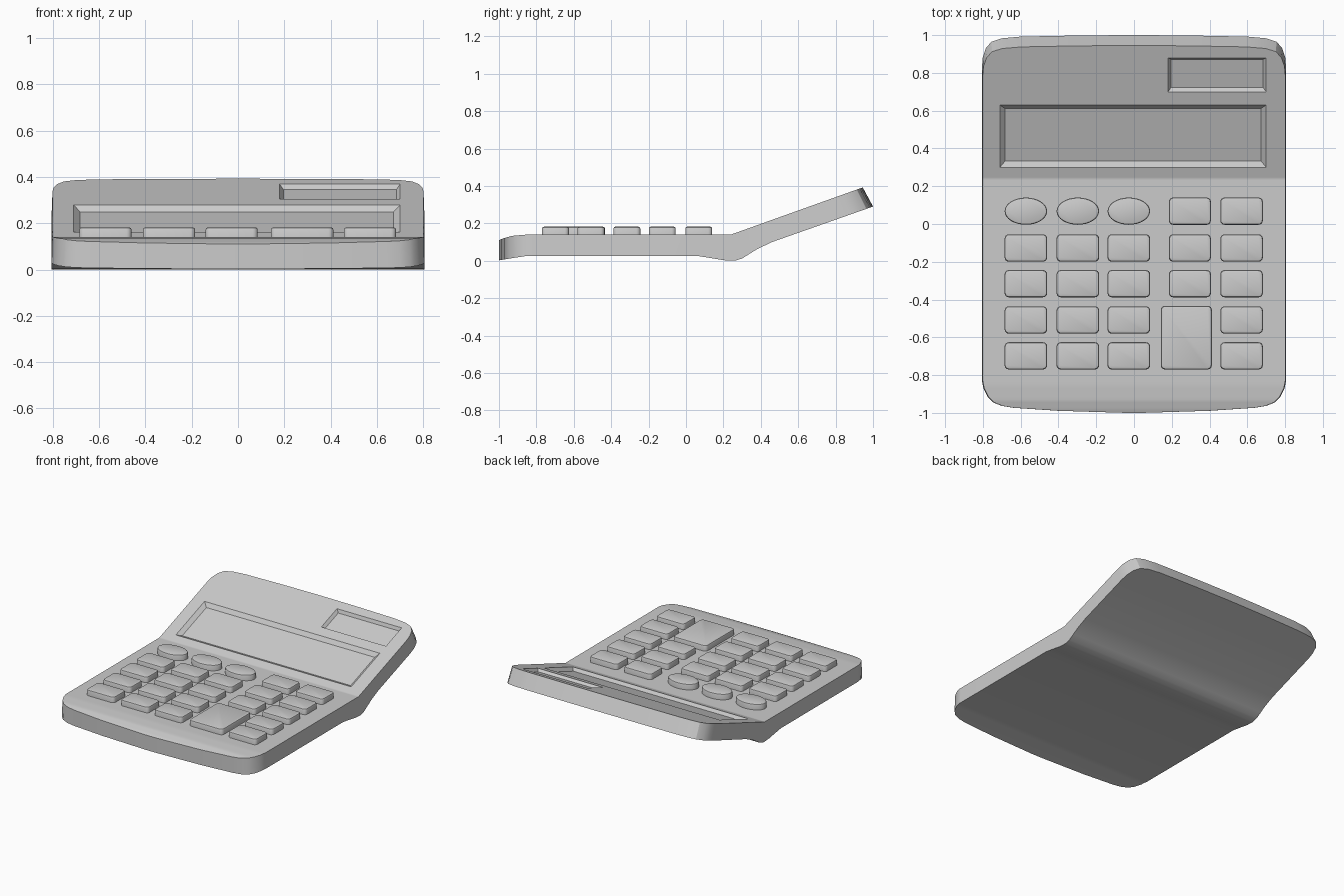
import bpy, bmesh, math
from mathutils import Vector, Matrix

if "Cube" in bpy.data.objects:
    bpy.data.objects.remove(bpy.data.objects["Cube"])


def interp(pts, v):
    for (a, p), (b, q) in zip(pts, pts[1:]):
        if v <= b:
            return p + (q - p) * (v - a) / (b - a)
    return pts[-1][1]


def finish(name, bm, angle=30):
    bmesh.ops.recalc_face_normals(bm, faces=bm.faces)
    me = bpy.data.meshes.new(name)
    bm.to_mesh(me)
    bm.free()
    ob = bpy.data.objects.new(name, me)
    bpy.context.collection.objects.link(ob)
    if angle:
        smooth(ob, angle)
    return ob


def smooth(ob, angle):
    bpy.ops.object.select_all(action='DESELECT')
    ob.select_set(True)
    bpy.context.view_layer.objects.active = ob
    bpy.ops.object.shade_smooth_by_angle(angle=math.radians(angle))


# Body: cross-sections lofted front to back (plan half width, top and bottom profiles)
WIDTH = [(-1, .04), (-.989, .40), (-.973, .64), (-.963, .70), (-.945, .745),
         (-.915, .775), (-.87, .797), (-.83, .805), (.83, .805), (.88, .801),
         (.93, .785), (.965, .755), (.983, .70), (.992, .60), (.998, .30), (1, .04)]
TOP = [(-1, .11), (-.973, .121), (-.93, .133), (-.85, .14), (.24, .14), (1, .392)]
BOTTOM = [(-1, .002), (-.93, .014), (-.85, .026), (.06, .026), (.13, .015),
          (.20, .003), (.26, 0), (.30, .012), (.34, .037), (.38, .062),
          (.46, .10), (1, .29)]
HINGE, PANEL_END = .24, .945

stations = sorted({v for t in (WIDTH, TOP, BOTTOM) for v, _ in t} | {-.82, .232, .248})
bm = bmesh.new()
rings = []
for v in stations:
    w = interp(WIDTH, v)
    ty = v if v < HINGE else HINGE + (v - HINGE) * (PANEL_END - HINGE) / (1 - HINGE)
    tz, bz = interp(TOP, v), interp(BOTTOM, v)
    tw = w - .004 if w > .1 else w
    rings.append([bm.verts.new(p) for p in
                  ((-w, v, bz), (w, v, bz), (tw, ty, tz), (-tw, ty, tz))])
for a, b in zip(rings, rings[1:]):
    for i in range(4):
        j = (i + 1) % 4
        bm.faces.new((a[i], a[j], b[j], b[i]))
bm.faces.new(rings[0])
bm.faces.new(rings[-1])
body = finish("body", bm, None)

# Display and solar cell recesses: tapered cutters lying in the tilted panel
tilt = math.atan2(.392 - .14, PANEL_END - HINGE)
panel = Matrix.Translation((0, HINGE, .14)) @ Matrix.Rotation(tilt, 4, 'X')


def recess(name, x0, x1, y0, y1, inset, depth):
    y0, y1 = [(y - HINGE) / math.cos(tilt) for y in (y0, y1)]
    bm = bmesh.new()
    loops = []
    for z in (-depth, depth):
        g = inset * z / depth
        loops.append([bm.verts.new(panel @ Vector(p)) for p in
                      ((x0 - g, y0 - g, z), (x1 + g, y0 - g, z),
                       (x1 + g, y1 + g, z), (x0 - g, y1 + g, z))])
    # sides pivot on the panel surface: inset below, flared above
    a, b = loops
    for i in range(4):
        bm.faces.new((a[i], a[(i + 1) % 4], b[(i + 1) % 4], b[i]))
    bm.faces.new(a)
    bm.faces.new(b)
    cutter = finish(name, bm, None)
    cutter.hide_render = True
    mod = body.modifiers.new(name, 'BOOLEAN')
    mod.operation, mod.solver, mod.object = 'DIFFERENCE', 'EXACT', cutter
    bpy.context.view_layer.objects.active = body
    bpy.ops.object.modifier_apply(modifier=mod.name)
    bpy.data.objects.remove(cutter)


recess("display_cutter", -.71, .70, .30, .63, .028, .022)
recess("solar_cutter", .18, .70, .70, .88, .016, .02)
smooth(body, 30)


# Keys: an outline extruded with a softened top rim
def key(name, outline, z0=.125, z1=.182):
    cx = sum(p[0] for p in outline) / len(outline)
    cy = sum(p[1] for p in outline) / len(outline)
    hx = max(p[0] for p in outline) - cx
    hy = max(p[1] for p in outline) - cy
    bm = bmesh.new()
    loops = []
    for inset, z in ((0, z0), (0, z1 - .010), (.003, z1 - .003), (.010, z1)):
        sx, sy = 1 - inset / hx, 1 - inset / hy
        loops.append([bm.verts.new((cx + (x - cx) * sx, cy + (y - cy) * sy, z))
                      for x, y in outline])
    n = len(outline)
    for a, b in zip(loops, loops[1:]):
        for i in range(n):
            bm.faces.new((a[i], a[(i + 1) % n], b[(i + 1) % n], b[i]))
    bm.faces.new(loops[0])
    bm.faces.new(loops[-1])
    return finish(name, bm, 35)


def rounded_rect(x0, x1, y0, y1, r=.022, seg=4):
    pts = []
    for k, (x, y) in enumerate(((x1 - r, y1 - r), (x0 + r, y1 - r),
                                (x0 + r, y0 + r), (x1 - r, y0 + r))):
        for i in range(seg + 1):
            a = math.pi / 2 * (k + i / seg)
            pts.append((x + r * math.cos(a), y + r * math.sin(a)))
    return pts


def oval(x0, x1, y0, y1, n=32):
    return [((x0 + x1) / 2 + (x1 - x0) / 2 * math.cos(2 * math.pi * i / n),
             (y0 + y1) / 2 + (y1 - y0) / 2 * math.sin(2 * math.pi * i / n))
            for i in range(n)]


COLUMNS = [(-.685, -.46), (-.41, -.185), (-.14, .085), (.185, .407), (.457, .682)]
ROWS = [.068, -.127, -.316, -.508, -.698]
for r, y in enumerate(ROWS):
    for c, (x0, x1) in enumerate(COLUMNS):
        if c == 3 and r >= 3:
            continue
        shape = oval if r == 0 and c < 3 else rounded_rect
        key(f"key_row{r + 1}_column{c + 1}", shape(x0, x1, y - .072, y + .072))
key("large_key", rounded_rect(.142, .412, -.77, -.433))
